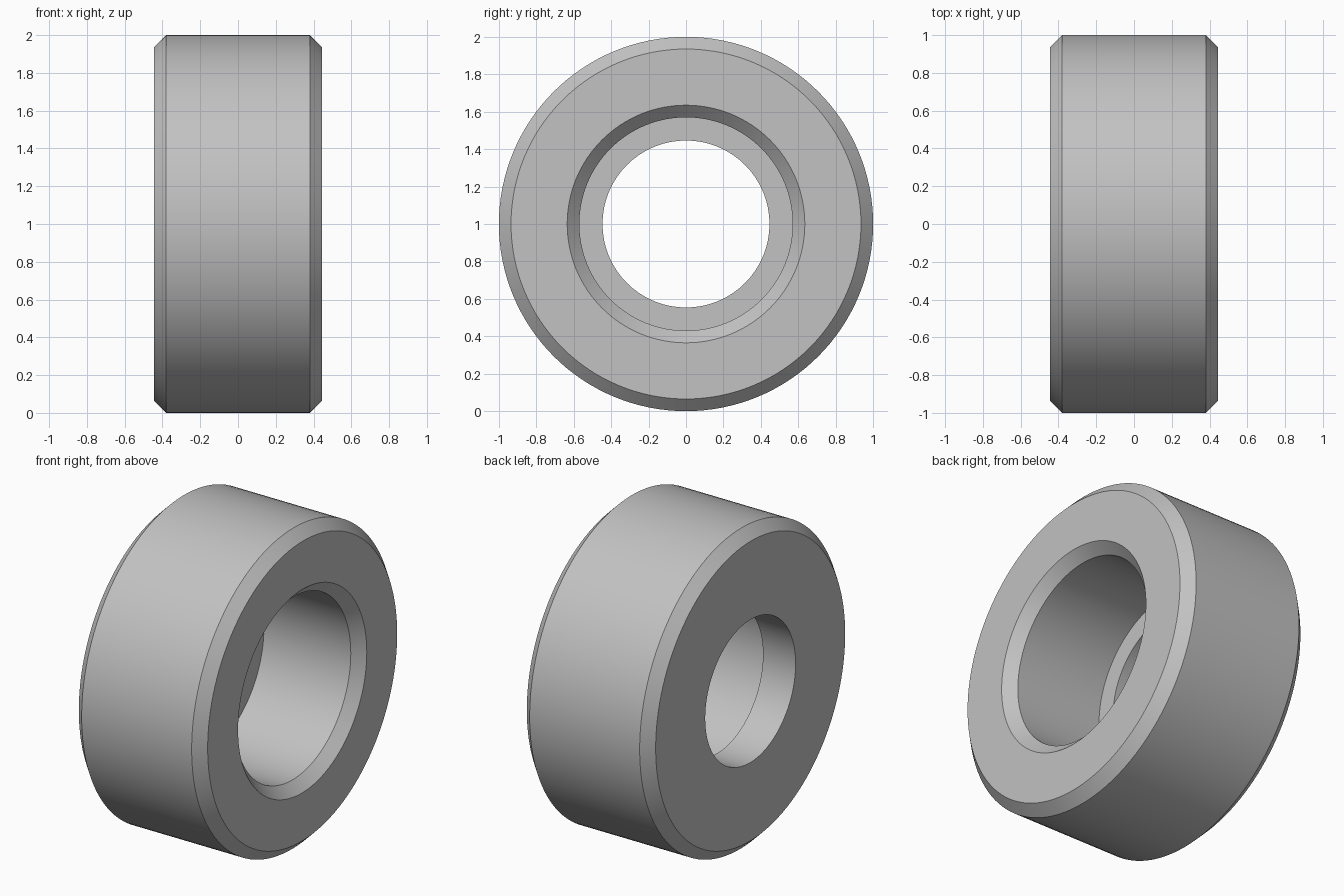
import bpy
import bmesh
import math
from mathutils import Vector

if "Cube" in bpy.data.objects:
    bpy.data.objects.remove(bpy.data.objects["Cube"], do_unlink=True)

SEGMENTS = 128
HALF = 0.445      # half width along the axle
BEVEL = 0.065     # chamfer size
OUTER, BORE, HOLE = 1.0, 0.57, 0.446
STEP = -0.22      # floor of the wide bore

# Plain grey metal
steel = bpy.data.materials.new("plain_grey")
steel.use_nodes = True
grey = (0.54, 0.54, 0.54, 1.0)
steel.diffuse_color = grey
steel.node_tree.nodes["Principled BSDF"].inputs["Base Color"].default_value = grey

# Ring cross-section as (x, radius), a closed loop
profile = [
    (-HALF, HOLE), (-HALF, OUTER - BEVEL), (-HALF + BEVEL, OUTER),
    (HALF - BEVEL, OUTER), (HALF, OUTER - BEVEL),
    (HALF, BORE + BEVEL), (HALF - BEVEL, BORE),
    (STEP, BORE), (STEP, HOLE),
]

# Turn the section around the x axis
bm = bmesh.new()
verts = [bm.verts.new((x, 0, r)) for x, r in profile]
edges = [bm.edges.new((v, verts[(i + 1) % len(verts)])) for i, v in enumerate(verts)]
bmesh.ops.spin(bm, geom=verts + edges, cent=Vector(), axis=Vector((1, 0, 0)),
               angle=math.tau, steps=SEGMENTS)
bmesh.ops.remove_doubles(bm, verts=bm.verts, dist=0.0001)
bmesh.ops.recalc_face_normals(bm, faces=bm.faces)
mesh = bpy.data.meshes.new("stepped_ring")
bm.to_mesh(mesh)
bm.free()
mesh.materials.append(steel)

# Stand the ring on the ground
ring = bpy.data.objects.new("stepped_ring", mesh)
ring.location.z = OUTER
bpy.context.collection.objects.link(ring)

# Smooth round walls with crisp chamfer edges
bpy.ops.object.select_all(action="DESELECT")
ring.select_set(True)
bpy.context.view_layer.objects.active = ring
bpy.ops.object.shade_smooth_by_angle(angle=math.radians(30))
